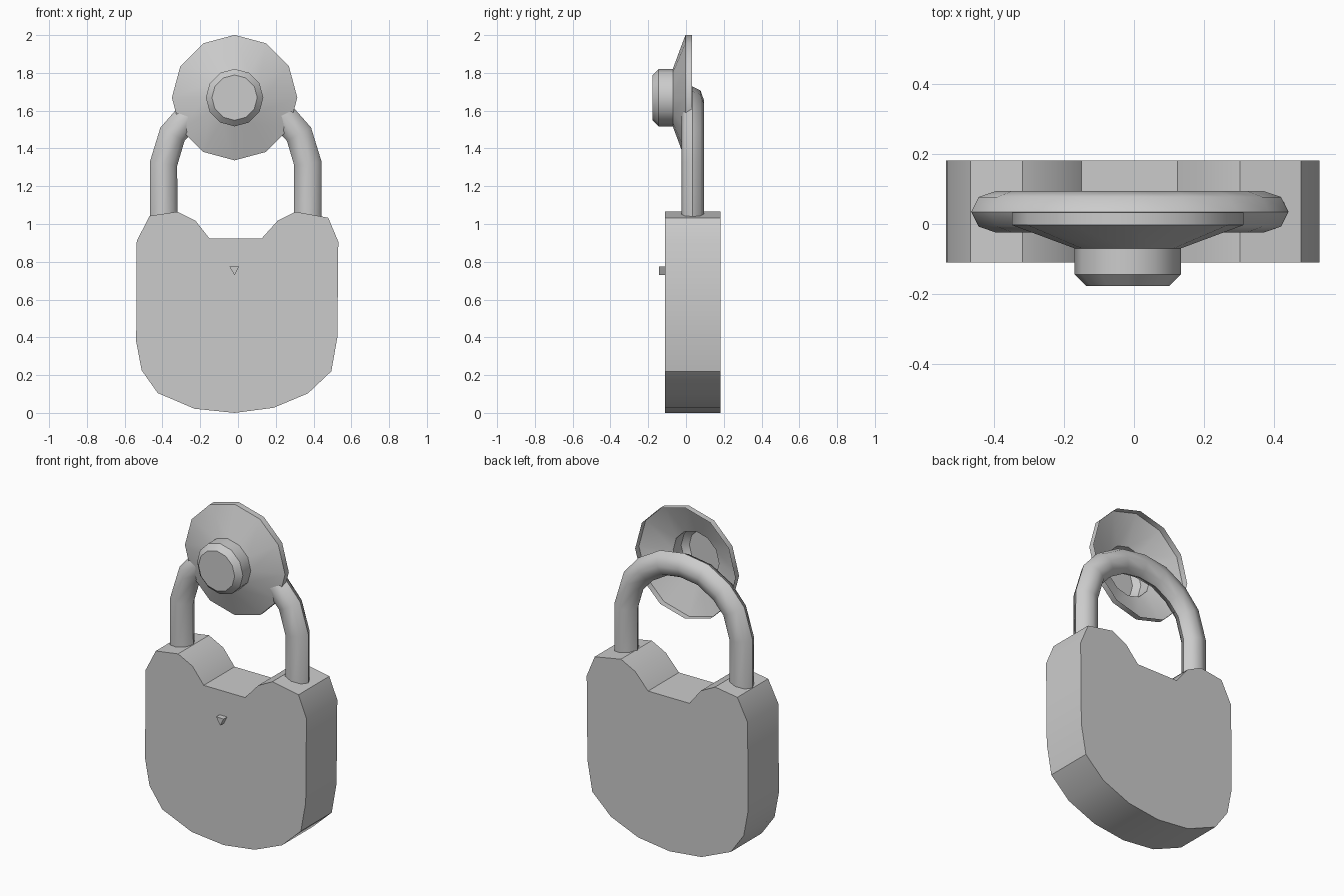
import bpy, bmesh, math
from mathutils import Vector

if "Cube" in bpy.data.objects:
    bpy.data.objects.remove(bpy.data.objects["Cube"])

GREY = (0.6, 0.6, 0.6, 1)
mat = bpy.data.materials.new("plain grey")
mat.use_nodes = True
mat.diffuse_color = GREY
mat.node_tree.nodes["Principled BSDF"].inputs["Base Color"].default_value = GREY


def finish(name, bm, closed=True, angle=30):
    """Turn a bmesh into a shaded object."""
    if closed:
        bmesh.ops.recalc_face_normals(bm, faces=bm.faces)
    me = bpy.data.meshes.new(name)
    bm.to_mesh(me)
    bm.free()
    me.materials.append(mat)
    ob = bpy.data.objects.new(name, me)
    bpy.context.collection.objects.link(ob)
    bpy.ops.object.select_all(action='DESELECT')
    ob.select_set(True)
    bpy.context.view_layer.objects.active = ob
    bpy.ops.object.shade_smooth_by_angle(angle=math.radians(angle))
    return ob


def skin(bm, rings, caps):
    """Bridge consecutive rings of points; caps lists the ring indices to fill."""
    rows = [[bm.verts.new(p) for p in ring] for ring in rings]
    n = len(rows[0])
    for a, b in zip(rows, rows[1:]):
        for i in range(n):
            j = (i + 1) % n
            bm.faces.new((a[i], a[j], b[j], b[i]))
    for c in caps:
        bm.faces.new(rows[c])


def prism(name, outline, y0, y1):
    bm = bmesh.new()
    skin(bm, [[(x, y, z) for x, z in outline] for y in (y0, y1)], (0, 1))
    return finish(name, bm)


# Lock body: notched, rounded outline extruded front to back
prism("lock_body", [
    (-.536, .91), (-.468, 1.043), (-.32, 1.065), (-.225, 1.017), (-.15, .922),
    (.124, .922), (.21, 1.017), (.304, 1.065), (.478, 1.033), (.531, .906),
    (.526, .40), (.494, .22), (.37, .103), (.188, .027), (-.018, 0),
    (-.23, .022), (-.425, .105), (-.51, .225), (-.539, .378)], -.11, .182)

# Keyhole marker: small triangular peg
prism("keyhole_peg", [(-.045, .774), (.005, .774), (-.018, .729)], -.143, -.10)

# Shackle: oval tube swept along a mirrored arch
half = [(.382, 1.0), (.382, 1.32), (.335, 1.475), (.255, 1.565), (.135, 1.635)]
path = [Vector((-x, z)) for x, z in half] + [Vector((0, 1.655))]
path += [Vector(p) for p in reversed(half)]
rings = []
for i, p in enumerate(path):
    d_in = (p - path[max(i - 1, 0)]).normalized()
    d_out = (path[min(i + 1, len(path) - 1)] - p).normalized()
    t = (d_in + d_out).normalized()
    side = Vector((t.y, -t.x))
    ring = []
    for k in range(8):
        a = math.tau * k / 8
        q = p + side * .073 * math.cos(a)
        ring.append((q.x - .012, .035 + .06 * math.sin(a), q.y))
    rings.append(ring)
bm = bmesh.new()
skin(bm, rings, (0, -1))
finish("shackle", bm, angle=50)

# Dial: open-backed flared disc with a chamfered knob
profile = [(.332, .033), (.332, -.003), (.152, -.07), (.152, -.145), (.12, -.177)]
bm = bmesh.new()
skin(bm, [[(-.018 + r * math.sin(math.tau * k / 12), y,
            1.669 + r * math.cos(math.tau * k / 12)) for k in range(12)]
          for r, y in profile], (-1,))
bmesh.ops.recalc_face_normals(bm, faces=bm.faces)
if next(f for f in bm.faces if len(f.verts) == 12).normal.y > 0:
    bmesh.ops.reverse_faces(bm, faces=bm.faces)
finish("dial", bm, closed=False, angle=31)
